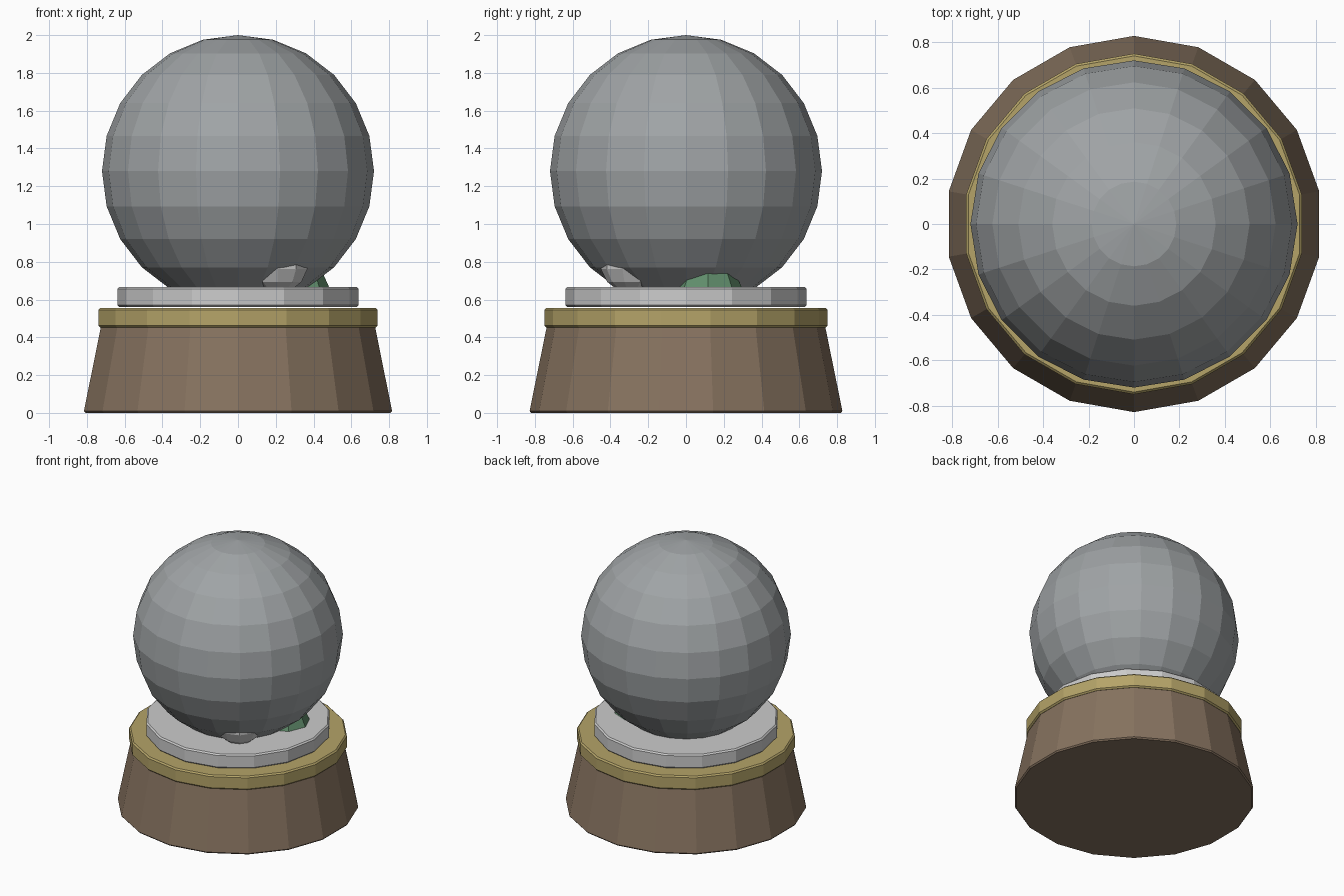
import bpy
from math import radians

if "Cube" in bpy.data.objects:
    bpy.data.objects.remove(bpy.data.objects["Cube"])


def colour(obj, name, rgb):
    mat = bpy.data.materials.get(name) or bpy.data.materials.new(name)
    mat.diffuse_color = (*rgb, 1)
    mat.use_nodes = True
    mat.node_tree.nodes["Principled BSDF"].inputs["Base Color"].default_value = mat.diffuse_color
    obj.data.materials.append(mat)


def frustum(name, sides, r1, r2, z0, z1, x=0, y=0, bevel=0.0):
    bpy.ops.mesh.primitive_cone_add(vertices=sides, radius1=r1, radius2=r2,
                                    depth=z1 - z0, location=(x, y, (z0 + z1) / 2))
    obj = bpy.context.object
    obj.name = name
    if bevel:
        mod = obj.modifiers.new("edge_bevel", 'BEVEL')
        mod.width = bevel
        mod.segments = 1
        mod.limit_method = 'ANGLE'
        mod.angle_limit = radians(40)
    return obj


def ball(name, segments, rings, r, loc):
    bpy.ops.mesh.primitive_uv_sphere_add(segments=segments, ring_count=rings,
                                         radius=r, location=loc)
    obj = bpy.context.object
    obj.name = name
    return obj


WOOD, GOLD = (0.24, 0.17, 0.115), (0.46, 0.37, 0.14)
SNOW, GREEN, GLASS = (0.62, 0.63, 0.63), (0.12, 0.27, 0.15), (0.35, 0.37, 0.38)

# Tapered plinth and trim band
colour(frustum("plinth", 18, 0.83, 0.717, 0, 0.555, bevel=0.01), "wood", WOOD)
colour(frustum("trim_band", 18, 0.75, 0.75, 0.452, 0.556, bevel=0.01), "gold", GOLD)

# Snow disc under the globe
frustum("snow_disc", 16, 0.638, 0.638, 0.56, 0.667, bevel=0.01)

# Glass globe
colour(ball("globe", 20, 12, 0.72, (0, 0, 1.28)), "glass", GLASS)

# Fir tree, whose lowest tier pokes through the glass
for i, (r, z0, z1) in enumerate([(0.18, 0.66, 1.06), (0.14, 0.86, 1.24)]):
    colour(frustum(f"tree_tier_{i + 1}", 8, r, 0, z0, z1, 0.305, 0.117), "green", GREEN)

# Snow figure, whose lower ball pokes through the glass
for name, r, z in [("snow_body", 0.17, 0.8), ("snow_head", 0.11, 1.02)]:
    colour(ball(name, 10, 7, r, (0.21, -0.285, z)), "snow", SNOW)
